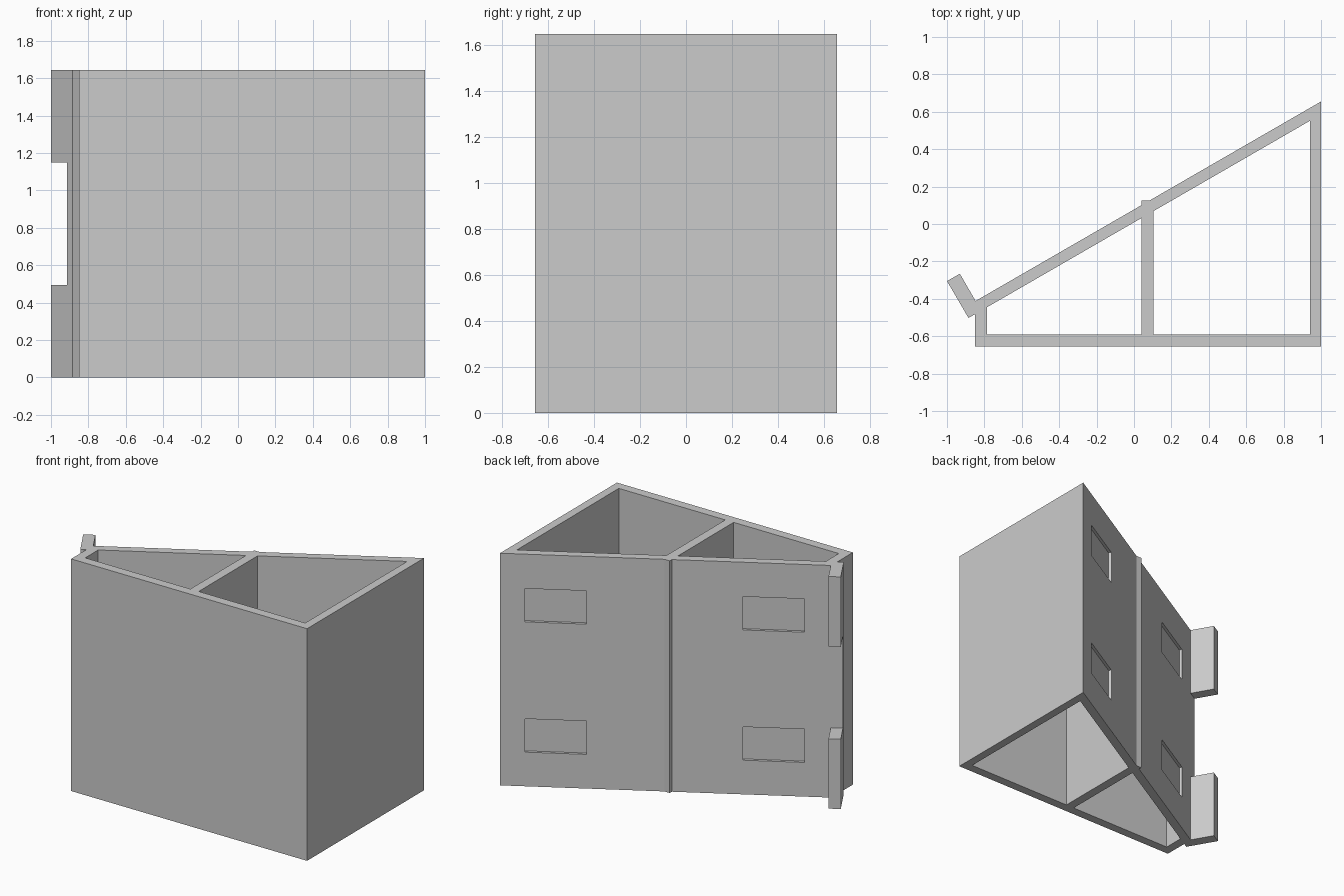
import bpy
import bmesh
import math
from mathutils import Matrix

if "Cube" in bpy.data.objects:
    bpy.data.objects.remove(bpy.data.objects["Cube"], do_unlink=True)

HEIGHT = 1.645
SLOPE = math.tan(math.radians(30))

grey = bpy.data.materials.new("plain_grey")
grey.use_nodes = True
grey.diffuse_color = (0.6, 0.6, 0.6, 1)
grey.node_tree.nodes["Principled BSDF"].inputs["Base Color"].default_value = (0.6, 0.6, 0.6, 1)


def back(x):
    """Outer face of the slanted wall."""
    return 0.655 + (x - 1) * SLOPE


def inner(x):
    """Inner face of the slanted wall."""
    return back(x) - 0.069


def add_object(name, bm):
    bmesh.ops.recalc_face_normals(bm, faces=bm.faces)
    mesh = bpy.data.meshes.new(name)
    bm.to_mesh(mesh)
    bm.free()
    mesh.materials.append(grey)
    obj = bpy.data.objects.new(name, mesh)
    bpy.context.collection.objects.link(obj)
    return obj


def prism(name, outline, z0, z1):
    bm = bmesh.new()
    face = bm.faces.new([bm.verts.new((x, y, z0)) for x, y in outline])
    grown = bmesh.ops.extrude_face_region(bm, geom=[face], use_keep_orig=True)
    top = [v for v in grown["geom"] if isinstance(v, bmesh.types.BMVert)]
    bmesh.ops.translate(bm, verts=top, vec=(0, 0, z1 - z0))
    return add_object(name, bm)


def cut(target, cutter):
    cutter.hide_render = True
    mod = target.modifiers.new("cut", 'BOOLEAN')
    mod.operation = 'DIFFERENCE'
    mod.solver = 'EXACT'
    mod.object = cutter
    bpy.context.view_layer.objects.active = target
    bpy.ops.object.modifier_apply(modifier=mod.name)
    bpy.data.objects.remove(cutter, do_unlink=True)


# Wedge-shaped body, with the divider poking slightly through the slanted wall
ridge = 0.125
body = prism("wedge_body", [
    (-0.85, -0.655), (1, -0.655), (1, back(1)),
    (1 + (ridge - 0.655) / SLOPE, ridge), (0.04, ridge), (0.04, back(0.04)),
    (-0.915, back(-0.915)), (-0.885, inner(-0.885)), (-0.85, inner(-0.85)),
], 0, HEIGHT)

# Two open compartments either side of the divider
for x0, x1 in ((-0.785, 0.04), (0.105, 0.94)):
    hole = [(x0, -0.59), (x1, -0.59), (x1, inner(x1)), (x0, inner(x0))]
    cut(body, prism("compartment_cutter", hole, -0.1, HEIGHT + 0.1))

# Four shallow pockets in the slanted wall
for x in (0.689, -0.528):
    for z in (0.36, 1.283):
        bm = bmesh.new()
        place = (Matrix.Translation((x, back(x), z))
                 @ Matrix.Rotation(math.radians(30), 4, 'Z')
                 @ Matrix.Diagonal((0.397, 0.04, 0.236, 1)))
        bmesh.ops.create_cube(bm, size=1, matrix=place)
        cut(body, add_object("pocket_cutter", bm))

# Upper and lower lips standing square to the slanted wall
lip = [(-0.915, back(-0.915)), (-0.847, back(-0.847)), (-0.931, -0.266), (-1, -0.305)]
prism("lower_lip", lip, 0, 0.495)
prism("upper_lip", lip, 1.15, HEIGHT)
